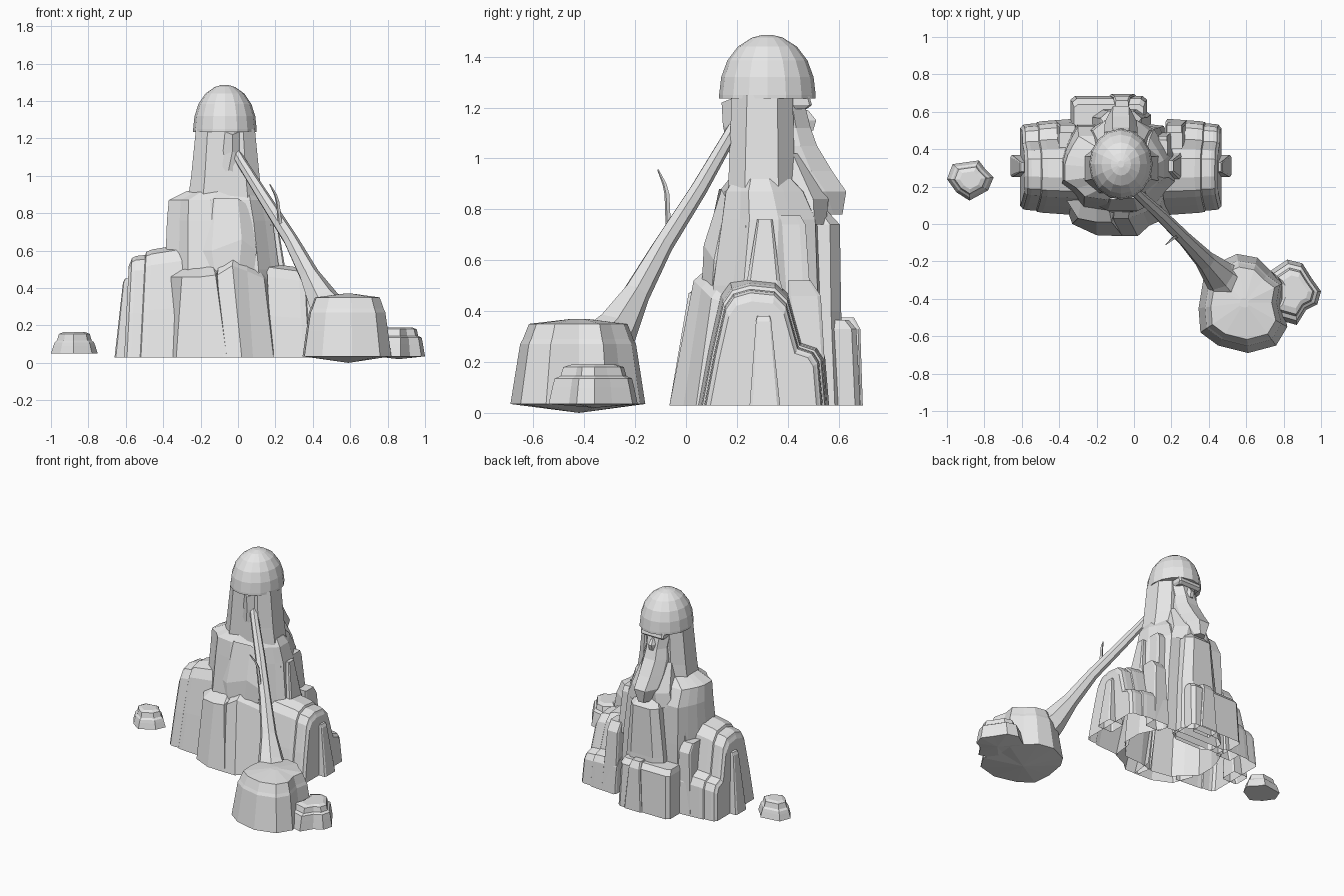
import bpy, bmesh, math
from mathutils import Vector

stone = bpy.data.materials.new("pale_stone")
stone.diffuse_color = (0.8, 0.8, 0.8, 1)
CX = -0.07  # mirror line of the statue


def skin(name, rings, bottom=None, top=True, closed=True):
    """Join rings of 3D points; cap the last ring, optional bottom apex."""
    bm = bmesh.new()
    vs = [[bm.verts.new(p) for p in r] for r in rings]
    n = len(vs[0])
    for a, b in zip(vs, vs[1:]):
        for i in range(n if closed else n - 1):
            j = (i + 1) % n
            bm.faces.new((a[i], a[j], b[j], b[i]))
    if top:
        bm.faces.new(vs[-1])
    if bottom:
        tip = bm.verts.new(bottom)
        for i in range(n):
            bm.faces.new((vs[0][(i + 1) % n], vs[0][i], tip))
    bmesh.ops.recalc_face_normals(bm, faces=bm.faces)
    me = bpy.data.meshes.new(name)
    bm.to_mesh(me)
    bm.free()
    me.materials.append(stone)
    ob = bpy.data.objects.new(name, me)
    bpy.context.collection.objects.link(ob)
    return ob


def bounds_loft(name, outline, levels, **kw):
    """Fit a unit outline (0..1) into x0,x1,y0,y1 at each height."""
    return skin(name, [[(x0 + u * (x1 - x0), y0 + v * (y1 - y0), z) for u, v in outline]
                       for z, x0, x1, y0, y1 in levels], **kw)


OCT = [(.2, 0), (.8, 0), (1, .25), (1, .75), (.8, 1), (.2, 1), (0, .75), (0, .25)]
BOX = [(.06, 0), (.94, 0), (1, .1), (1, .9), (.94, 1), (.06, 1), (0, .9), (0, .1)]

# Main cliff body with shallow crevices
cliff = [(.2, .05), (.42, 0), (.6, .06), (.82, .08), (.93, .25), (1, .34), (1, .62),
         (.95, .75), (.86, .97), (.66, 1), (.14, 1), (.08, .85), (.03, .7), (0, .55), (0, .3), (.12, .18)]
bounds_loft("cliff_body", cliff, [(.03, -.40, .25, .03, .54), (.5, -.39, .22, .07, .53),
            (.76, -.38, .185, .11, .52), (.87, -.37, .16, .13, .47), (.92, -.27, .13, .17, .42)])

# Front buttress: blocky left slab and a sloping right slab
skin("front_buttress_left", [
    [(-.38, .14, .03), (-.33, 0, .03), (-.2, -.06, .03), (-.06, -.065, .03), (-.04, .1, .03)],
    [(-.375, .15, .46), (-.3, .03, .46), (-.2, .01, .46), (-.12, .01, .47), (-.10, .1, .5)],
    [(-.34, .18, .50), (-.28, .13, .51), (-.2, .12, .53), (-.14, .11, .54), (-.12, .14, .53)]], closed=False)
skin("front_buttress_right", [
    [(-.1, .05, .03), (-.08, -.065, .03), (.02, -.065, .03), (.08, -.01, .03), (.19, .04, .03), (.21, .2, .03)],
    [(-.12, .1, .46), (-.11, .03, .47), (-.03, .03, .52), (.05, .06, .49), (.14, .10, .45), (.18, .2, .42)],
    [(-.11, .14, .55), (-.1, .11, .56), (-.02, .12, .60), (.04, .13, .57), (.1, .15, .53), (.14, .2, .5)]], closed=False)
skin("front_upper_slab", [
    [(-.2, .1, .45), (-.12, .06, .45), (0, .06, .45), (.08, .10, .45), (.08, .2, .45), (-.2, .2, .45)],
    [(-.2, .1, .6), (-.14, .07, .6), (.02, .07, .66), (.1, .11, .6), (.1, .2, .6), (-.2, .2, .6)],
    [(-.18, .16, .86), (-.12, .13, .88), (0, .14, .88), (.06, .16, .84), (.06, .2, .84), (-.18, .2, .86)]])

# Stepped arched shoulders on both sides, left one taller
arch = [(.06, .03), (.10, .24), (.145, .44), (.18, .49), (.25, .51), (.35, .50),
        (.40, .45), (.45, .27), (.51, .25), (.535, .21), (.55, .03)]


def shoulder(name, side, steps, tall):
    rings = []
    for d, k in steps:
        ring = []
        for y, z in arch:
            zz = .03 + (z - .03) * k * tall
            ring.append((CX + side * (d + .03 * (1 - zz / .6)), .3 + (y - .3) * k, zz))
        rings.append(ring)
    skin(name, rings, closed=False)


for side, tag, tall in ((1, "right", 1.0), (-1, "left", 1.2)):
    shoulder(tag + "_shoulder", side, [(.22, 1.05), (.39, 1), (.42, .98), (.425, .95), (.475, .94),
                                       (.495, .92), (.50, .89), (.51, .85)], tall)
    # slim post on the outer face
    a, b, c = [sorted((CX + side * .47, CX + side * d)) for d in (.59, .545, .535)]
    h = .38 if side > 0 else .45
    bounds_loft(tag + "_outer_post", BOX, [(.03, *a, .25, .37), (h - .02, *b, .275, .335), (h, *c, .28, .33)])
    # thin fin and broad ledge between body and shoulder
    a, b, c = [sorted((CX + side * .18, CX + side * d)) for d in (.33, .32, .28)]
    bounds_loft(tag + "_fin", BOX, [(.45, *a, .23, .39), (.52, *b, .24, .37), (.76, *c, .28, .34)])
    a, b = [sorted((CX + side * .18, CX + side * d)) for d in (.275, .25)]
    bounds_loft(tag + "_side_ledge", BOX, [(.45, *a, .22, .49), (.74, *b, .235, .47), (.775, *b, .27, .45)])
    # rear corner ledge
    a, b = [sorted((CX + side * .24, CX + side * d)) for d in (.36, .33)]
    bounds_loft(tag + "_rear_ledge", BOX, [(.03, *a, .46, .555), (.46, *b, .40, .53), (.52, *b, .40, .49)])

# Rear column and low block with a centre rib
bounds_loft("rear_column", OCT, [(.03, -.25, .09, .45, .63), (.4, -.22, .07, .45, .61),
                                 (.74, -.18, .04, .45, .605), (.80, -.15, .01, .45, .55)])
bounds_loft("rear_block", BOX, [(.03, -.34, .07, .48, .685), (.33, -.33, .06, .48, .67), (.365, -.32, .05, .48, .64)])
bounds_loft("rear_rib", BOX, [(.03, -.13, .01, .6, .695), (.33, -.11, -.02, .6, .685), (.375, -.10, -.03, .55, .66)])

# Head hood, beard and face
bounds_loft("hood", OCT, [(.86, -.27, .135, .165, .43), (1.0, -.25, .115, .17, .425), (1.25, -.225, .09, .18, .42)])
BEARD = [(0, 0), (1, 0), (1, .7), (.75, 1), (.25, 1), (0, .7)]
bounds_loft("beard", BEARD, [(.78, -.11, -.03, .5, .615), (.87, -.155, .015, .36, .63), (.95, -.16, .02, .3, .575),
            (1.05, -.16, .02, .3, .515), (1.12, -.15, .01, .3, .49), (1.26, -.17, .03, .3, .455)], bottom=(CX, .58, .78))
bounds_loft("beard_flanks", BEARD, [(.74, -.25, .11, .4, .55), (.84, -.22, .08, .36, .56), (1.02, -.18, .04, .3, .47)])
bounds_loft("nose", BEARD, [(1.11, -.095, -.045, .42, .50), (1.15, -.095, -.045, .42, .512),
                            (1.19, -.08, -.06, .42, .48)], bottom=(CX, .47, 1.11))
bounds_loft("brow", BOX, [(1.195, -.15, .01, .4, .475), (1.21, -.16, .02, .4, .495), (1.245, -.16, .02, .4, .485)],
            bottom=(CX, .44, 1.195))
skin("hood_ridge", [[(-.12, .19, 1.0), (-.05, .165, 1.03), (.05, .19, 1.0)],
                    [(-.10, .19, 1.1), (-.03, .145, 1.13), (.03, .19, 1.1)],
                    [(-.08, .19, 1.24), (-.03, .14, 1.22), (.02, .19, 1.24)]])

# Domed cap with a thin rim
prof = [(1.235, .96), (1.235, 1.0), (1.25, 1.0), (1.32, .955), (1.385, .83), (1.44, .61), (1.475, .32), (1.486, .1)]
skin("domed_cap", [[(CX + .17 * r * math.cos(t * math.tau / 16), .32 + .19 * r * math.sin(t * math.tau / 16), z)
                    for t in range(16)] for z, r in prof], bottom=(CX, .32, 1.235))


# Leaning trunk and its twig
def limb(name, path, sides=7):
    rings = []
    for i, (x, y, z, r) in enumerate(path):
        a, b = path[max(i - 1, 0)], path[min(i + 1, len(path) - 1)]
        d = (Vector(b[:3]) - Vector(a[:3])).normalized()
        u = d.cross(Vector((.3, .9, .1))).normalized()
        w = d.cross(u)
        rings.append([Vector((x, y, z)) + r * (u * math.cos(k * math.tau / sides) + w * math.sin(k * math.tau / sides))
                      for k in range(sides)])
    skin(name, rings)


limb("leaning_trunk", [(.52, -.34, .24, .12), (.455, -.275, .33, .088), (.38, -.195, .47, .055), (.28, -.09, .66, .04),
                       (.14, .05, .88, .034), (.02, .16, 1.07, .028), (-.02, .2, 1.14, .026)])
limb("twig", [(.25, -.05, .68, .014), (.225, -.07, .74, .011), (.212, -.075, .86, .010),
              (.2, -.085, .90, .008), (.17, -.11, .955, .003)], 4)


# Ground boulders: an irregular footprint shrunk in steps about its centre
def boulder(name, c, outline, levels, dip):
    skin(name, [[(c[0] + (x - c[0]) * k, c[1] + (y - c[1]) * k, z) for x, y in outline] for z, k in levels],
         bottom=(c[0], c[1], dip))


boulder("big_boulder", (.59, -.42),
        [(.37, -.3), (.42, -.22), (.55, -.16), (.66, -.18), (.73, -.25), (.81, -.31), (.79, -.42), (.82, -.55),
         (.76, -.65), (.61, -.69), (.45, -.65), (.355, -.58), (.345, -.45)],
        [(.035, 1), (.17, .92), (.27, .86), (.29, .82), (.35, .73), (.37, .1)], 0)
boulder("small_boulder", (.86, -.36),
        [(.73, -.50), (.76, -.42), (.76, -.3), (.73, -.25), (.82, -.19), (.9, -.21), (.95, -.29), (1, -.36),
         (.98, -.43), (.92, -.46), (.87, -.54)],
        [(.035, 1), (.10, .92), (.135, .87), (.145, .74), (.18, .68), (.19, .5)], .02)
boulder("far_boulder", (-.875, .235),
        [(-1, .24), (-.97, .32), (-.83, .34), (-.8, .3), (-.75, .25), (-.78, .18), (-.88, .125), (-.95, .17)],
        [(.05, 1), (.09, .9), (.11, .84), (.12, .74), (.155, .66), (.165, .45)], .05)
